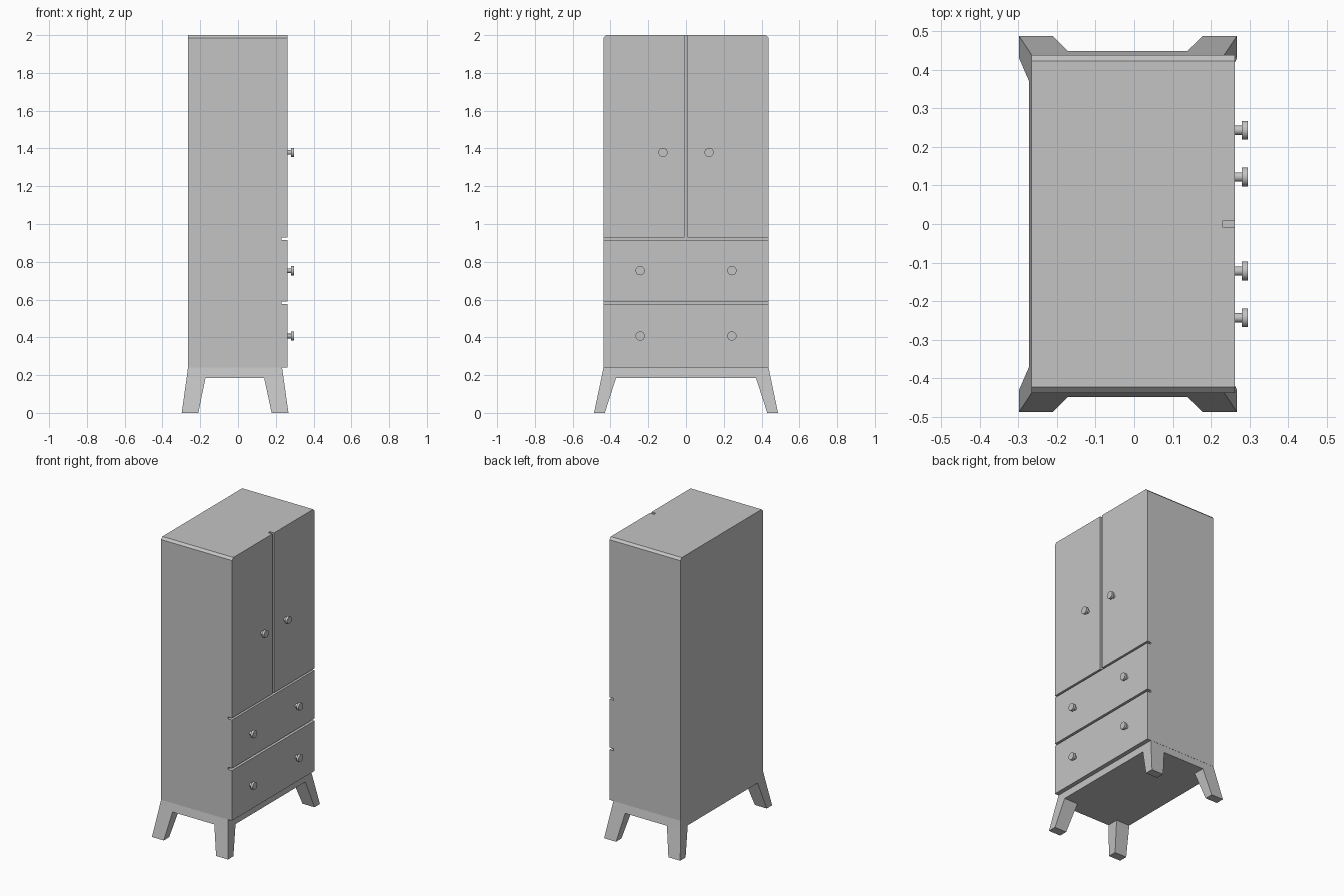
import bpy, bmesh, math
from mathutils import Matrix, Vector

cube = bpy.data.objects.get("Cube")
if cube:
    bpy.data.objects.remove(cube, do_unlink=True)

grey = bpy.data.materials.new("plain grey")
grey.use_nodes = True
grey.diffuse_color = (0.55, 0.55, 0.55, 1)
grey.node_tree.nodes["Principled BSDF"].inputs["Base Color"].default_value = grey.diffuse_color


def add_object(name, bm):
    bmesh.ops.recalc_face_normals(bm, faces=bm.faces)
    mesh = bpy.data.meshes.new(name)
    bm.to_mesh(mesh)
    bm.free()
    mesh.materials.append(grey)
    obj = bpy.data.objects.new(name, mesh)
    bpy.context.collection.objects.link(obj)
    return obj


def box(low, high):
    low, high = Vector(low), Vector(high)
    bm = bmesh.new()
    bmesh.ops.create_cube(bm, size=1)
    bmesh.ops.scale(bm, vec=high - low, verts=bm.verts)
    bmesh.ops.translate(bm, vec=(low + high) / 2, verts=bm.verts)
    return bm


# Cabinet body with its two long top edges chamfered
BACK, GROOVE, FACE = -0.265, 0.231, 0.262
HALF, FLOOR, TOP = 0.438, 0.24, 2.0
bm = box((BACK, -HALF, FLOOR), (FACE, HALF, TOP))
top_edges = [e for e in bm.edges
             if all(v.co.z > 1.9 for v in e.verts)
             and abs(e.verts[0].co.y - e.verts[1].co.y) < 0.01]
bmesh.ops.bevel(bm, geom=top_edges, offset=0.015, segments=1, affect='EDGES')
body = add_object("cabinet_body", bm)

# Grooves that separate the doors and the drawers
grooves = [
    ("door_gap", (GROOVE, -0.009, 0.922), (0.4, 0.009, 2.2)),
    ("upper_drawer_gap", (GROOVE, -1, 0.915), (0.4, 1, 0.928)),
    ("lower_drawer_gap", (GROOVE, -1, 0.576), (0.4, 1, 0.591)),
]
cutters = []
for name, low, high in grooves:
    cutter = add_object(name, box(low, high))
    cutter.hide_render = True
    mod = body.modifiers.new(name, 'BOOLEAN')
    mod.operation = 'DIFFERENCE'
    mod.solver = 'EXACT'
    mod.object = cutter
    cutters.append(cutter)
bpy.context.view_layer.update()
cut_mesh = bpy.data.meshes.new_from_object(
    body.evaluated_get(bpy.context.evaluated_depsgraph_get()))
body.modifiers.clear()
body.data = cut_mesh
for cutter in cutters:
    bpy.data.objects.remove(cutter, do_unlink=True)

# Base: a flared apron with four splayed legs, built as stacked grid cells
bm = bmesh.new()


def level(xs, half, inner, z):
    ys = (-half, -inner, inner, half)
    return [[bm.verts.new((x, y, z)) for y in ys] for x in xs]


rim = level((BACK, -0.172, 0.138, 0.233), HALF - 0.001, 0.37, FLOOR)
apron = level((-0.272, -0.172, 0.138, 0.241), 0.448, 0.37, 0.186)
feet = level((-0.298, -0.21, 0.178, 0.267), 0.487, 0.43, 0)
quads = {}


def cell(upper, lower, i, j):
    ring = [(i, j), (i + 1, j), (i + 1, j + 1), (i, j + 1)]
    a = [upper[p][q] for p, q in ring]
    b = [lower[p][q] for p, q in ring]
    sides = [(a[k], a[k - 1], b[k - 1], b[k]) for k in range(4)]
    for quad in [tuple(a), tuple(b)] + sides:
        key = frozenset(quad)
        # A face shared by two cells is internal, so it is dropped
        if key in quads:
            del quads[key]
        else:
            quads[key] = quad


for i in range(3):
    for j in range(3):
        cell(rim, apron, i, j)
        if i != 1 and j != 1:
            cell(apron, feet, i, j)
for quad in quads.values():
    bm.faces.new(quad)
bmesh.ops.delete(bm, geom=[v for v in bm.verts if not v.link_faces], context='VERTS')
add_object("base_with_legs", bm)


# Knobs: a thin stem with a round head
def knob(name, y, z):
    bm = bmesh.new()
    for radius, start, end in ((0.012, FACE - 0.002, 0.281), (0.0245, 0.28, 0.296)):
        place = (Matrix.Translation(((start + end) / 2, y, z))
                 @ Matrix.Rotation(math.pi / 2, 4, 'Y'))
        bmesh.ops.create_cone(bm, cap_ends=True, segments=24, radius1=radius,
                              radius2=radius, depth=end - start, matrix=place)
    obj = add_object(name, bm)
    bpy.ops.object.select_all(action='DESELECT')
    obj.select_set(True)
    bpy.context.view_layer.objects.active = obj
    bpy.ops.object.shade_smooth_by_angle(angle=math.radians(35))


for part, y, z in (("door", 0.122, 1.379), ("upper_drawer", 0.243, 0.753),
                   ("lower_drawer", 0.243, 0.407)):
    for side, sign in (("back", 1), ("front", -1)):
        knob(f"{part}_knob_{side}", sign * y, z)
